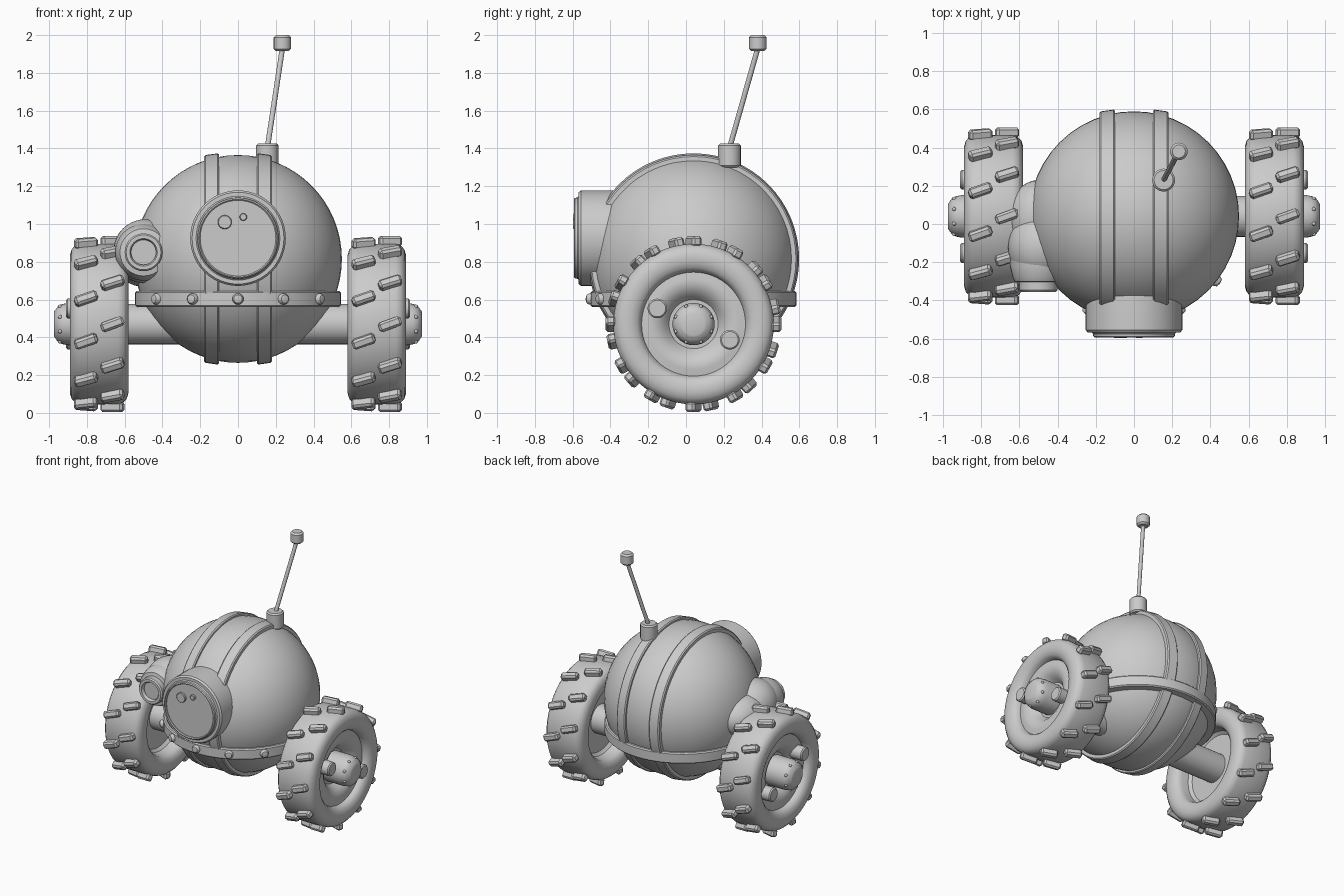
import bpy, bmesh
from math import sin, cos, pi, radians
from mathutils import Matrix, Vector

if "Cube" in bpy.data.objects:
    bpy.data.objects.remove(bpy.data.objects["Cube"])

C = Vector((0, 0.04, 0.815))      # body centre
WZ = 0.47                         # wheel centre height


def finish(name, bm, angle=35):
    bmesh.ops.recalc_face_normals(bm, faces=bm.faces[:])
    me = bpy.data.meshes.new(name)
    bm.to_mesh(me)
    bm.free()
    ob = bpy.data.objects.new(name, me)
    bpy.context.collection.objects.link(ob)
    bpy.ops.object.select_all(action='DESELECT')
    ob.select_set(True)
    bpy.context.view_layer.objects.active = ob
    bpy.ops.object.shade_smooth_by_angle(angle=radians(angle))
    return ob


def lathe(name, profile, loc, axis, seg=40, closed=False, angle=35):
    """Revolve (radius, height) points about an axis through loc."""
    bm = bmesh.new()
    M = Matrix.Translation(loc) @ Vector(axis).to_track_quat('Z', 'Y').to_matrix().to_4x4()
    rings = []
    for r, h in profile:
        if r < 1e-5:
            rings.append([bm.verts.new(M @ Vector((0, 0, h)))] * seg)
        else:
            rings.append([bm.verts.new(M @ Vector((r * cos(2 * pi * i / seg), r * sin(2 * pi * i / seg), h)))
                          for i in range(seg)])
    pairs = list(zip(rings, rings[1:]))
    if closed:
        pairs.append((rings[-1], rings[0]))
    for a, b in pairs:
        for i in range(seg):
            j = (i + 1) % seg
            bm.faces.new(list(dict.fromkeys((a[i], a[j], b[j], b[i]))))
    return finish(name, bm, angle)


def cyl(name, r, h0, h1, loc, axis, seg=32, bev=0.008):
    return lathe(name, [(0, h0), (r - bev, h0), (r, h0 + bev), (r, h1 - bev), (r - bev, h1), (0, h1)],
                 loc, axis, seg)


def ball(name, r, loc, scale=(1, 1, 1), u=32, v=20):
    bm = bmesh.new()
    bmesh.ops.create_uvsphere(bm, u_segments=u, v_segments=v, radius=r,
                              matrix=Matrix.Translation(loc) @ Matrix.Diagonal((*scale, 1)))
    return finish(name, bm, 60)


# Spherical body with two raised straps and a riveted belt
ball("body", 0.55, C, u=48, v=32)
for s in (-1, 1):
    lathe("body_strap", [(0.50, 0.10), (0.553, 0.10), (0.559, 0.108), (0.55, 0.172), (0.542, 0.18), (0.48, 0.18)],
          C, (s, 0, 0), 64, True)
lathe("belt", [(0.46, -0.042), (0.537, -0.042), (0.545, -0.034), (0.545, 0.034), (0.537, 0.042), (0.46, 0.042)],
      (0, C.y, 0.603), (0, 0, 1), 64, True)
for k in range(-2, 3):
    a = radians(26 * k)
    d = Vector((sin(a), -cos(a), 0))
    lathe("belt_rivet", [(0.03, -0.01), (0.03, 0.012), (0.022, 0.025), (0, 0.03)],
          Vector((0, C.y, 0.603)) + d * 0.542, d, 14)

# Main front eye
F = (0, -1, 0)
lathe("main_eye", [(0.245, 0.25), (0.253, 0.40), (0.253, 0.555), (0.243, 0.568), (0.222, 0.568), (0.215, 0.575),
                   (0.213, 0.588), (0.206, 0.594), (0.20, 0.588), (0.20, 0.58), (0, 0.58)], (0, 0, 0.925), F, 48)
cyl("eye_glint_large", 0.037, 0.57, 0.597, (-0.07, 0, 1.01), F, 20, 0.004)
cyl("eye_glint_small", 0.02, 0.57, 0.597, (0.028, 0, 1.037), F, 16, 0.004)

# Small side eye in a bulging pod
ball("side_pod", 0.17, (-0.49, -0.12, 0.855), (1, 1.1, 1))
ball("side_pod_rear", 0.16, (-0.50, 0.03, 0.82), (1, 1.25, 0.95))
lathe("side_eye", [(0.15, 0.12), (0.15, 0.22), (0.135, 0.28), (0.125, 0.30), (0.10, 0.305), (0.10, 0.345),
                   (0.092, 0.355), (0.073, 0.355), (0.066, 0.345), (0.066, 0.33), (0, 0.33)],
      (-0.50, 0, 0.85), F, 32)

# Antenna
base, tip = Vector((0.155, 0.23, 1.40)), Vector((0.235, 0.38, 1.93))
cyl("antenna_base", 0.06, -0.10, 0.025, base, (0, 0, 1), 24, 0.01)
cyl("antenna_rod", 0.014, 0, (tip - base).length, base, tip - base, 12, 0.002)
cyl("antenna_tip", 0.046, -0.015, 0.07, tip, (0, 0, 1), 20, 0.012)

# Axle
cyl("axle", 0.107, -0.72, 0.72, (0, C.y, WZ), (1, 0, 0), 32)


def treads(name, centre):
    """Two staggered rows of slanted, bevelled blocks."""
    bm = bmesh.new()
    for off, phase in ((0.07, 0), (-0.07, 12)):
        for i in range(12):
            M = (Matrix.Translation(centre) @ Matrix.Rotation(radians(30 * i + phase), 4, 'X')
                 @ Matrix.Translation((off, 0, 0.438)) @ Matrix.Rotation(radians(20), 4, 'Z')
                 @ Matrix.Diagonal((0.125, 0.052, 0.055, 1)))
            geo = bmesh.ops.create_cube(bm, size=1, matrix=M)
            edges = list({e for v in geo['verts'] for e in v.link_edges})
            bmesh.ops.bevel(bm, geom=edges, offset=0.012, segments=1, affect='EDGES', profile=0.5)
    return finish(name, bm, 30)


# Wheels: tyre, dished rim, treads, hub cap with studs, two lugs
for s, side in ((-1, "left"), (1, "right")):
    ctr = Vector((s * 0.735, C.y, WZ))
    out = (s, 0, 0)
    half = [(0.425, 0.0), (0.425, 0.10), (0.415, 0.128), (0.395, 0.146), (0.365, 0.155), (0.33, 0.154),
            (0.30, 0.143), (0.282, 0.125), (0.275, 0.10)]
    outer = half + [(0.268, 0.10), (0.24, 0.108), (0.205, 0.105), (0.17, 0.088), (0.145, 0.06), (0.13, 0.04), (0, 0.04)]
    inner = half + [(0.27, 0.05), (0.25, 0.03), (0, 0.03)]
    lathe(side + "_wheel", outer[::-1] + [(r, -h) for r, h in inner[1:]], ctr, out, 56)
    treads(side + "_treads", ctr)
    lathe(side + "_hub", [(0.112, 0.02), (0.112, 0.165), (0.106, 0.195), (0.098, 0.215), (0.085, 0.225),
                          (0.07, 0.236), (0.06, 0.24), (0, 0.24)], ctr, out, 32)
    for i in range(8):
        a = 2 * pi * (i + 0.5) / 8
        ball(side + "_hub_stud", 0.011, ctr + Vector((s * 0.207, 0.1 * cos(a), 0.1 * sin(a))), u=8, v=6)
    for k in (-1, 1):
        cyl(side + "_lug", 0.052, 0.05, 0.175, ctr + Vector((0, k * 0.192, -k * 0.083)), out, 20, 0.008)
